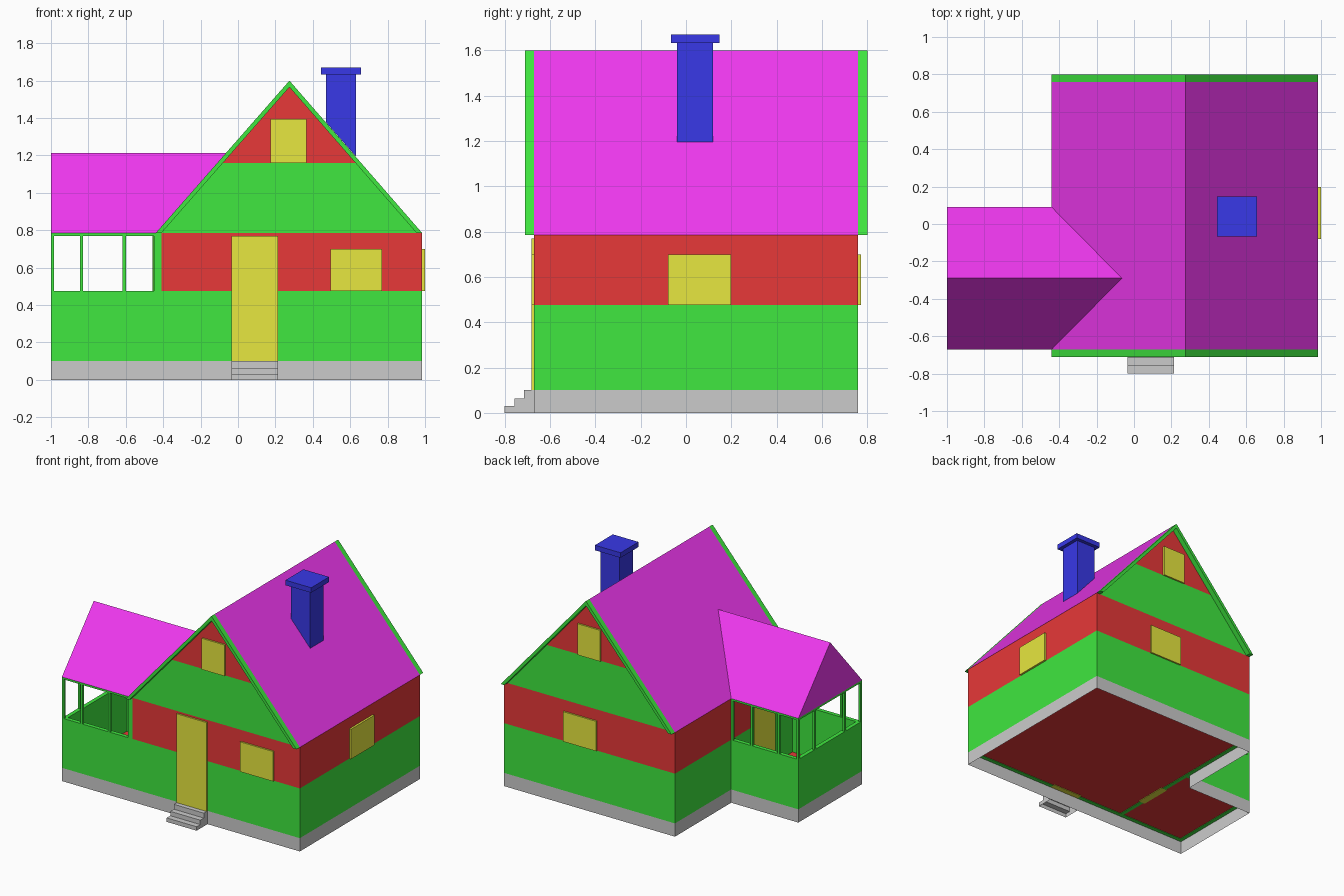
import bpy, bmesh
from mathutils import Vector

if "Cube" in bpy.data.objects:
    bpy.data.objects.remove(bpy.data.objects["Cube"])

COLORS = {"green": (0.05, 0.8, 0.05), "red": (0.8, 0.04, 0.04), "yellow": (0.8, 0.8, 0.05),
          "magenta": (0.87, 0.04, 0.87), "blue": (0.04, 0.04, 0.8)}
MATS = {}
for key, rgb in COLORS.items():
    MATS[key] = bpy.data.materials.new(key)
    MATS[key].diffuse_color = (*rgb, 1)


def finish(name, bm, color=None):
    mesh = bpy.data.meshes.new(name)
    bm.to_mesh(mesh)
    bm.free()
    obj = bpy.data.objects.new(name, mesh)
    bpy.context.collection.objects.link(obj)
    if color:
        mesh.materials.append(MATS[color])
    return obj


def extrude(name, points, vec, color=None, caps=True, open_bottom=False):
    """Sweep a closed polygon along a vector."""
    bm = bmesh.new()
    a = [bm.verts.new(p) for p in points]
    b = [bm.verts.new(Vector(p) + Vector(vec)) for p in points]
    for i in range(len(a)):
        j = (i + 1) % len(a)
        bm.faces.new((a[i], a[j], b[j], b[i]))
    if caps:
        bm.faces.new(a[::-1])
        bm.faces.new(b)
    bmesh.ops.recalc_face_normals(bm, faces=bm.faces)
    if open_bottom:
        low = [f for f in bm.faces if all(v.co.z < 1e-5 for v in f.verts)]
        bmesh.ops.delete(bm, geom=low, context='FACES')
    return finish(name, bm, color)


def prism(name, profile, y0, y1, color=None, **kw):
    return extrude(name, [(x, y0, z) for x, z in profile], (0, y1 - y0, 0), color, **kw)


def box(name, x0, x1, y0, y1, z0, z1, color=None):
    return prism(name, [(x0, z0), (x1, z0), (x1, z1), (x0, z1)], y0, y1, color)


L, H, R = -1.0, -0.44, 0.985          # porch end, house left, house right
F, P, B = -0.67, 0.09, 0.76           # front, porch back, house back
T = 0.03                              # wall thickness
Z0, Z1, Z2, Z3 = 0.1, 0.475, 0.785, 1.16
AX, AZ = 0.275, 1.6                   # main ridge
D0, D1, E0, E1 = -0.035, 0.215, -0.42, -0.17   # front door, porch door

# Foundation skirt and floor
plan = [(L, F), (R, F), (R, B), (H, B), (H, P), (L, P)]
extrude("foundation", [(x, y, 0) for x, y in plan], (0, 0, Z0), caps=False)
bm = bmesh.new()
bm.faces.new([bm.verts.new((x, y, Z0 + 0.004)) for x, y in
              [(L + T, F + T / 2), (R - T, F + T / 2), (R - T, B - T), (H + T / 2, B - T), (H + T / 2, P - T), (L + T, P - T)]])
finish("floor", bm, "red")

# Lower walls
for name, x0, x1, y0, y1 in [
        ("front_left", L, D0, F, F + T), ("front_right", D1, R, F, F + T),
        ("right", R - T, R, F + T, B - T), ("back", H, R, B - T, B),
        ("inner_front", H, H + T, F + T, E0), ("inner_back", H, H + T, E1, B - T),
        ("porch_left", L, L + T, F + T, P - T), ("porch_back", L, H, P - T, P)]:
    box("lower_wall_" + name, x0, x1, y0, y1, Z0, Z1, "green")

# Upper walls
for name, x0, x1, y0, y1 in [
        ("front_left", H + T, D0, F, F + T), ("front_right", D1, R, F, F + T),
        ("right", R - T, R, F + T, B - T), ("back", H, R, B - T, B),
        ("inner_front", H, H + T, F + T, E0), ("inner_back", H, H + T, E1, B - T)]:
    box("upper_wall_" + name, x0, x1, y0, y1, Z1, Z2, "red")
box("lintel_front", D0, D1, F, F + T, 0.77, Z2, "red")
box("lintel_porch", H, H + T, E0, E1, 0.77, Z2, "red")

# Gable walls, front and back; their edges sit inside the roof slab
slope = (AZ - Z2) / (AX - H)
apex = AZ - 0.02
half = lambda z: (apex - z) / slope
for side, y in (("front", F), ("back", B - T)):
    prism("gable_lower_" + side, [(AX - half(Z2), Z2), (AX + half(Z2), Z2), (AX + half(Z3), Z3), (AX - half(Z3), Z3)], y, y + T, "green")
    prism("gable_upper_" + side, [(AX - half(Z3), Z3), (AX + half(Z3), Z3), (AX, apex)], y, y + T, "red")

# Main roof with verge boards
chevron = [(H, Z2), (AX, AZ), (R, Z2), (R - 0.03, Z2), (AX, AZ - 0.035), (H + 0.03, Z2)]
prism("main_roof", chevron, F, B, "magenta")
prism("verge_board_front", chevron, F - 0.04, F, "green")
prism("verge_board_back", chevron, B, B + 0.04, "green")

# Porch roof, mitred into the main slope
ym, zr = (F + P) / 2, 1.213
bm = bmesh.new()
a = [bm.verts.new(p) for p in ((L, F, Z2), (L, P, Z2), (L, ym, zr))]
b = [bm.verts.new(p) for p in ((H, F, Z2), (H, P, Z2), (H + (zr - Z2) / slope, ym, zr))]
bm.faces.new(a)
bm.faces.new(b)
for i in range(3):
    j = (i + 1) % 3
    bm.faces.new((a[i], a[j], b[j], b[i]))
bmesh.ops.recalc_face_normals(bm, faces=bm.faces)
finish("porch_roof", bm, "magenta")

# Porch posts and top rails
W = 0.017
for side, y in (("front", F), ("back", P - W)):
    for i, x in enumerate((L, -0.845, -0.617)):
        box(f"porch_post_{side}_{i}", x, x + W, y, y + W, Z1, Z2, "green")
    box("porch_rail_" + side, L, H, y, y + W, 0.77, Z2, "green")
box("corner_post_front", H - 0.008, H + T, F, F + T, Z1, Z2, "green")
box("corner_post_back", H - W, H, P - W, P, Z1, Z2, "green")
for i, y in enumerate((-0.48, -0.12)):
    box(f"porch_post_left_{i}", L, L + W, y, y + W, Z1, Z2, "green")
box("porch_rail_left", L, L + W, F + W, P - W, 0.77, Z2, "green")

# Doors and windows, slightly proud of the walls
e = 0.012
box("front_door", D0, D1, F - e, F + T + e, Z0, 0.77, "yellow")
box("porch_door", H - e, H + T + e, E0, E1, Z0, 0.77, "yellow")
box("front_window", 0.495, 0.77, F - e, F + T + e, Z1, 0.7, "yellow")
box("back_window", 0.21, 0.485, B - T - e, B + e, Z1, 0.7, "yellow")
box("right_window", R - T - e, 1.0, -0.08, 0.198, Z1, 0.7, "yellow")
box("front_gable_window", 0.175, 0.365, F - e, F + T + e, Z3, 1.395, "yellow")
box("back_gable_window", 0.175, 0.365, B - T - e, B + e, Z3, 1.395, "yellow")

# Chimney shaft cut to the roof pitch, with cap
roof_z = lambda x: AZ - (x - AX) * slope
prism("chimney", [(0.47, roof_z(0.47)), (0.63, roof_z(0.63)), (0.63, 1.632), (0.47, 1.632)], -0.04, 0.12, "blue")
box("chimney_cap", 0.443, 0.657, -0.067, 0.147, 1.632, 1.67, "blue")

# Entrance steps
steps = [(F, 0), (-0.8, 0), (-0.8, 0.03), (-0.757, 0.03), (-0.757, 0.063), (-0.715, 0.063), (-0.715, Z0), (F, Z0)]
extrude("entrance_steps", [(D0, y, z) for y, z in steps], (D1 - D0, 0, 0), open_bottom=True)

for m in bpy.data.materials:
    if m.users and not m.is_grease_pencil:
        m.use_nodes = True
        m.node_tree.nodes["Principled BSDF"].inputs["Base Color"].default_value = m.diffuse_color
